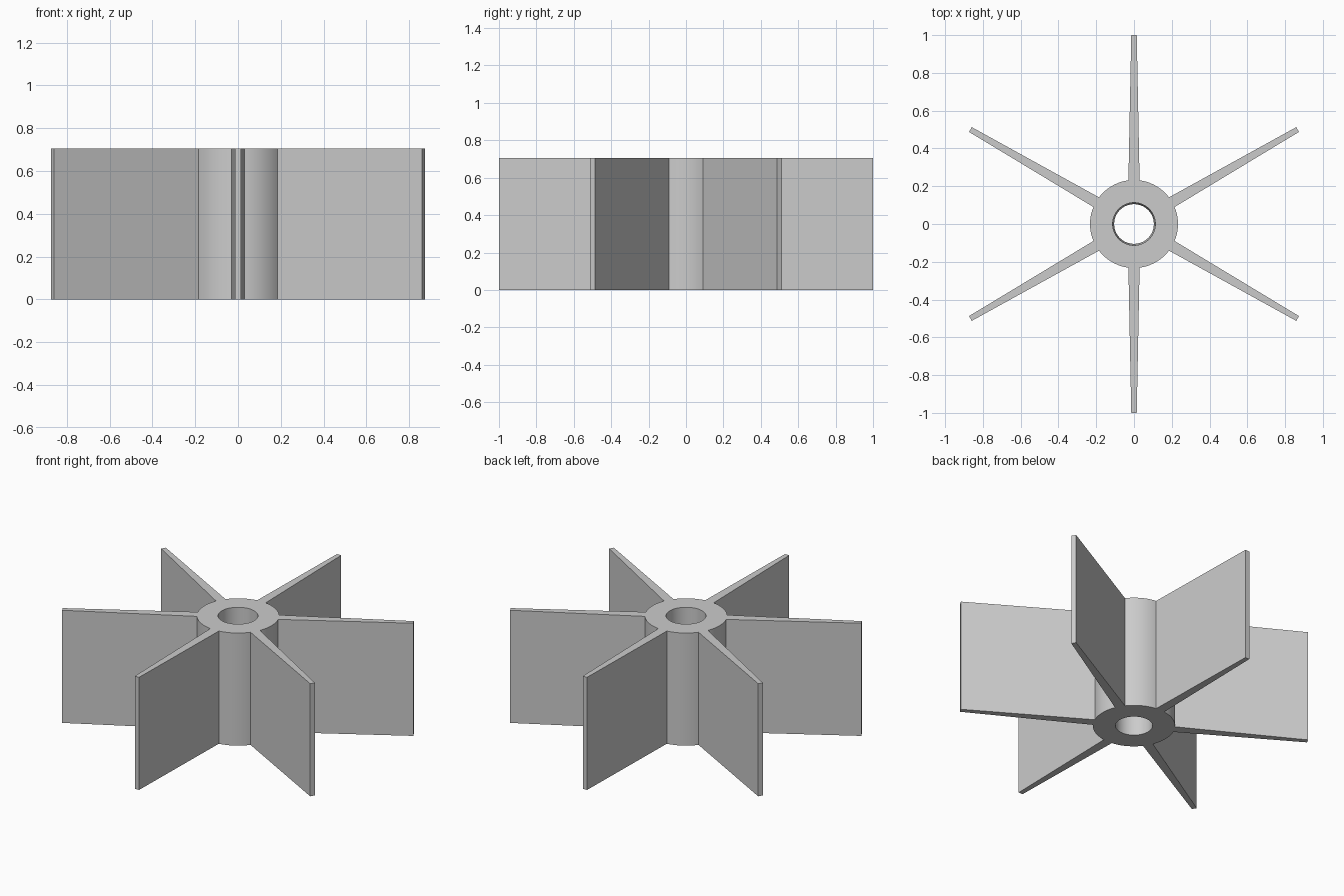
import bpy, bmesh
from math import sin, cos, radians, pi

if "Cube" in bpy.data.objects:
    bpy.data.objects.remove(bpy.data.objects["Cube"])

BLADES, HEIGHT = 6, 0.705
HUB_R, BORE_TOP, BORE_BOTTOM = 0.233, 0.113, 0.105
ROOT = radians(7.3)        # half angle covered by a blade root on the hub
TIP_HALF = 0.0145          # half thickness at the blade tip
ARC = 10                   # hub segments between two blades

bm = bmesh.new()


def polar(r, a):
    return bm.verts.new((r * cos(a), r * sin(a), 0))


# Matching hub and bore rings; each sector starts at one side of a blade root
sector = 2 * pi / BLADES
angles = []
for k in range(BLADES):
    a = pi / 2 + k * sector
    angles += [a - ROOT, a - ROOT / 3, a + ROOT / 3]
    angles += [a + ROOT + (sector - 2 * ROOT) * i / ARC for i in range(ARC)]
hub = [polar(HUB_R, a) for a in angles]
bore = [polar(BORE_BOTTOM, a) for a in angles]
n = len(angles)
for i in range(n):
    j = (i + 1) % n
    bm.faces.new((bore[i], hub[i], hub[j], bore[j]))

# Tapered blades growing out of the hub ring
for k in range(BLADES):
    a = pi / 2 + k * sector
    tips = [bm.verts.new((cos(a) - s * TIP_HALF * sin(a), sin(a) + s * TIP_HALF * cos(a), 0))
            for s in (-1, 1)]
    root = hub[k * (ARC + 3):k * (ARC + 3) + 4]
    bm.faces.new(tips + root[::-1])

# Raise the whole profile and open the bore slightly towards the top
ext = bmesh.ops.extrude_face_region(bm, geom=bm.faces[:], use_keep_orig=True)
for v in ext["geom"]:
    if isinstance(v, bmesh.types.BMVert):
        v.co.z = HEIGHT
        if v.co.xy.length < HUB_R * 0.7:
            v.co.x *= BORE_TOP / BORE_BOTTOM
            v.co.y *= BORE_TOP / BORE_BOTTOM
bmesh.ops.recalc_face_normals(bm, faces=bm.faces[:])

mesh = bpy.data.meshes.new("impeller")
bm.to_mesh(mesh)
bm.free()
impeller = bpy.data.objects.new("impeller", mesh)
bpy.context.collection.objects.link(impeller)
impeller.select_set(True)
bpy.context.view_layer.objects.active = impeller
bpy.ops.object.shade_smooth_by_angle(angle=radians(30))
